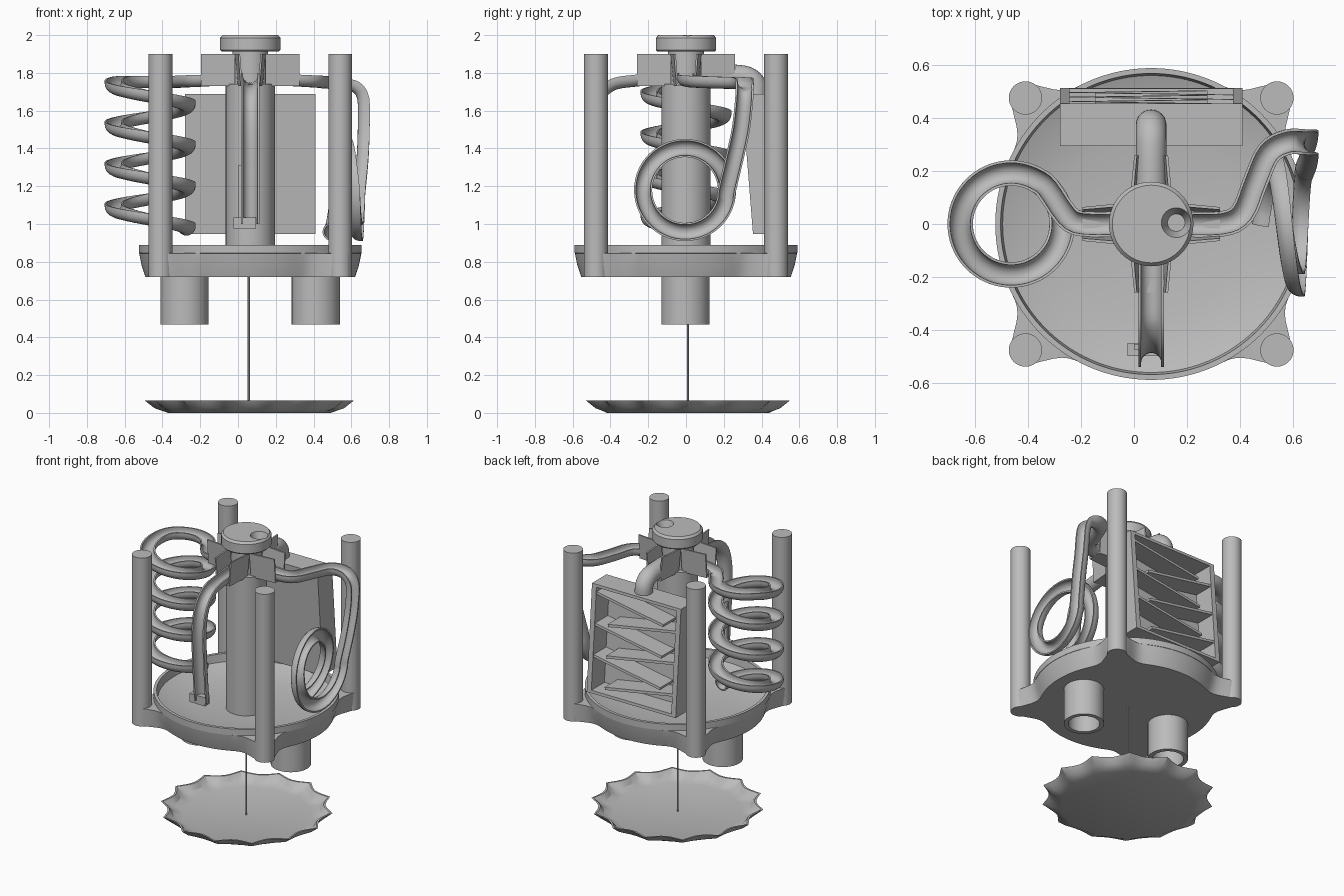
import bpy, bmesh
from math import sin, cos, pi, radians, exp
from mathutils import Vector, Matrix

if "Cube" in bpy.data.objects:
    bpy.data.objects.remove(bpy.data.objects["Cube"], do_unlink=True)

GREY = (0.5, 0.5, 0.5, 1)
grey = bpy.data.materials.new("plain grey")
grey.use_nodes = True
grey.diffuse_color = GREY
grey.node_tree.nodes["Principled BSDF"].inputs["Base Color"].default_value = GREY
CX = 0.065
parts = []


def add(name, bm):
    bmesh.ops.recalc_face_normals(bm, faces=bm.faces)
    me = bpy.data.meshes.new(name)
    bm.to_mesh(me)
    bm.free()
    me.materials.append(grey)
    ob = bpy.data.objects.new(name, me)
    bpy.context.collection.objects.link(ob)
    parts.append(ob)
    return ob


def skin(name, rings, closed=False):
    """Join rings of points with quads; cap the ends unless closed."""
    bm = bmesh.new()
    rows = [[bm.verts.new(p) for p in ring] for ring in rings]
    n = len(rows[0])
    for a, b in zip(rows, rows[1:] + rows[:1] if closed else rows[1:]):
        for i in range(n):
            j = (i + 1) % n
            bm.faces.new((a[i], a[j], b[j], b[i]))
    if not closed:
        bm.faces.new(rows[0])
        bm.faces.new(rows[-1])
    return add(name, bm)


def turned(name, profile, x, y, n=48, closed=False):
    """Revolve (radius, z) pairs; a radius may be a function of the angle."""
    rings = []
    for r, z in profile:
        ring = []
        for i in range(n):
            a = 2 * pi * i / n
            rr = r(a) if callable(r) else r
            ring.append((x + rr * cos(a), y + rr * sin(a), z))
        rings.append(ring)
    return skin(name, rings, closed)


def block(bm, size, matrix):
    bmesh.ops.create_cube(bm, size=1, matrix=matrix @ Matrix.Diagonal((*size, 1)))


def smooth_path(keys, steps=8):
    """Catmull-Rom through vectors."""
    out = []
    for i in range(len(keys) - 1):
        p0, p1, p2 = keys[max(i - 1, 0)], keys[i], keys[i + 1]
        p3 = keys[min(i + 2, len(keys) - 1)]
        for s in range(steps):
            t = s / steps
            out.append(0.5 * (2 * p1 + (p2 - p0) * t + (2 * p0 - 5 * p1 + 4 * p2 - p3) * t * t
                              + (3 * p1 - p0 - 3 * p2 + p3) * t ** 3))
    return out + [keys[-1]]


def u_section(r=0.048, wall=0.01, lip=0.015, n=10):
    outer = [(r * cos(pi + pi * i / n), r * sin(pi + pi * i / n)) for i in range(n + 1)]
    k = (r - wall) / r
    inner = [(u * k, v * k) for u, v in reversed(outer)]
    return [(-r, lip)] + outer + [(r, lip), (r - wall, lip)] + inner + [(wall - r, lip)]


def track(name, keys, section, steps=8):
    """Sweep a section along (point, open direction) pairs."""
    pts = smooth_path([Vector(p) for p, _ in keys], steps)
    ups = smooth_path([Vector(u) for _, u in keys], steps)
    rings = []
    for i, (p, up) in enumerate(zip(pts, ups)):
        t = (pts[min(i + 1, len(pts) - 1)] - pts[max(i - 1, 0)]).normalized()
        up = (up - t * up.dot(t)).normalized()
        side = t.cross(up)
        rings.append([p + side * u + up * v for u, v in section])
    return skin(name, rings)


# Lower scalloped dish and its string
def scallop(r, amp):
    return lambda a: r + amp * (1 - 2 * abs(sin(7 * a)))


turned("scalloped_dish", [(0.43, 0), (scallop(0.49, 0.012), 0.025), (scallop(0.528, 0.025), 0.065),
                          (scallop(0.515, 0.025), 0.065), (scallop(0.478, 0.012), 0.03), (0.42, 0.012)],
       0.06, 0.01, 112)
turned("string", [(0.006, 0.005), (0.006, 0.73)], 0.057, 0.01, 8)


# Base tray with four lobes, shallow bowl on top
def lobed(base):
    def radius(a):
        d = (a % (pi / 2)) - pi / 4
        return base + (0.737 - base) * exp(-(d / radians(8)) ** 2)
    return radius


turned("base_tray", [(lobed(0.555), 0.72), (lobed(0.575), 0.78), (lobed(0.588), 0.845), (0.59, 0.846),
                     (0.59, 0.89), (0.57, 0.89), (0.562, 0.835), (0.48, 0.805), (0.35, 0.785),
                     (0.15, 0.77)], CX, 0, 160)

# Corner posts
for sx, side in ((-1, "right"), (1, "left")):
    for sy, end in ((-1, "front"), (1, "back")):
        turned(f"{end}_{side}_post", [(0.063, 0.72), (0.063, 1.9)], CX + sx * 0.476, sy * 0.477, 32)

# Open sockets under the tray
for x, side in ((-0.283, "right"), (0.412, "left")):
    turned(f"{side}_socket", [(0.128, 0.725), (0.128, 0.468), (0.1, 0.468), (0.1, 0.725)], x, -0.003, 40, True)

# Column and cap
turned("column", [(0.13, 0.76), (0.13, 1.74), (0.095, 1.741), (0.095, 1.92)], CX, 0)
cap = turned("cap", [(0.15, 1.912), (0.16, 1.922), (0.16, 1.985), (0.147, 2.0)], CX, 0)
cutter = turned("cap_hole_cutter", [(0.033, 1.93), (0.058, 2.005)], 0.16, 0.005, 32)
parts.remove(cutter)
cutter.hide_render = True
cutter.hide_set(True)
hole = cap.modifiers.new("hole", "BOOLEAN")
hole.operation = "DIFFERENCE"
hole.object = cutter

# Four flared chutes around the hub
for k, side in enumerate(("left", "back", "right", "front")):
    turn = Matrix.Translation((CX, 0, 0)) @ Matrix.Rotation(k * pi / 2, 4, "Z")
    outline = [(-0.078, 1.9), (-0.062, 1.73), (0.062, 1.73), (0.078, 1.9),
               (0.066, 1.9), (0.051, 1.742), (-0.051, 1.742), (-0.066, 1.9)]
    skin(f"{side}_chute", [[turn @ Vector((d, w * f, z)) for w, z in outline]
                           for d, f in ((0.08, 1.05), (0.26, 0.82))])

# Coiled track on the right
U = u_section()
Z = (0, 0, 1)
keys = [((-0.03, 0, 1.785), Z), ((-0.19, 0, 1.775), Z), ((-0.255, 0.03, 1.772), Z)]
for a in range(45, 1441, 15):
    t = radians(a)
    z = min(1.745 - 0.217 * (a - 180) / 360, 1.768)
    keys.append(((-0.465 + 0.193 * cos(t), 0.193 * sin(t), z), Z))
track("coil_track", keys, U, 3)

# Looping track on the left
X = (1, 0, 0)
keys = [((0.16, 0, 1.785), Z), ((0.33, 0, 1.775), Z), ((0.41, 0.04, 1.77), Z), ((0.46, 0.16, 1.765), Z),
        ((0.51, 0.27, 1.762), Z), ((0.58, 0.31, 1.755), (0.2, 0, 1)), ((0.645, 0.31, 1.73), (0.7, 0, 0.7)),
        ((0.68, 0.308, 1.66), X), ((0.682, 0.29, 1.5), X), ((0.675, 0.255, 1.34), X)]
for a in range(0, 451, 15):
    x = 0.66 - 0.03 * a / 180 if a < 180 else 0.63 - 0.09 * (a - 180) / 180
    t = radians(-a)
    keys.append(((x, -0.005 + 0.222 * cos(t), 1.18 + 0.222 * sin(t)), X))
track("loop_track", keys, U, 4)

# Dropping track at the front with its foot
F = (0, -1, 0)
track("front_track", [((CX, -0.12, 1.785), Z), ((CX, -0.27, 1.775), Z), ((CX, -0.4, 1.75), (0, -0.4, 1)),
                      ((CX, -0.49, 1.66), (0, -1, 0.5)), ((CX, -0.525, 1.5), F), ((CX, -0.515, 1.25), F),
                      ((CX, -0.495, 1.0), F)], U)
bm = bmesh.new()
block(bm, (0.12, 0.05, 0.06), Matrix.Translation((0.035, -0.475, 1.005)))
block(bm, (0.02, 0.02, 0.3), Matrix.Translation((0.01, -0.465, 1.16)))
add("front_track_foot", bm)

# Closed tube at the back
ring = [(0.058 * cos(2 * pi * i / 24), 0.058 * sin(2 * pi * i / 24)) for i in range(24)]
track("back_tube", [((CX, 0.12, 1.79), Z), ((CX, 0.27, 1.785), Z), ((CX, 0.335, 1.77), (0, 0.4, 1)),
                    ((CX, 0.37, 1.73), (0, 1, 0.4)), ((CX, 0.375, 1.67), (0, 1, 0))], ring)

# Leaning zigzag box, open to the back
bm = bmesh.new()
box = Matrix.Translation((CX, 0.405, 1.318))
block(bm, (0.69, 0.015, 0.74), box @ Matrix.Translation((0, -0.0725, 0)))
for s in (-1, 1):
    block(bm, (0.035, 0.16, 0.74), box @ Matrix.Translation((s * 0.3275, 0, 0)))
    block(bm, (0.69, 0.16, 0.02), box @ Matrix.Translation((0, 0, s * 0.36)))
for i in range(6):
    s = 1 if i % 2 == 0 else -1
    place = Matrix.Translation((s * 0.05, 0, 0.265 - i * 0.107)) @ Matrix.Rotation(-s * 0.17, 4, "Y")
    block(bm, (0.53, 0.15, 0.018), box @ place)
for v in bm.verts:
    v.co.y -= (v.co.z - 1.318) * 0.08
add("zigzag_box", bm)

# Smooth round parts, keep edges crisp
bpy.ops.object.select_all(action="DESELECT")
for ob in parts:
    ob.select_set(True)
bpy.context.view_layer.objects.active = parts[0]
bpy.ops.object.shade_smooth_by_angle(angle=radians(32))
